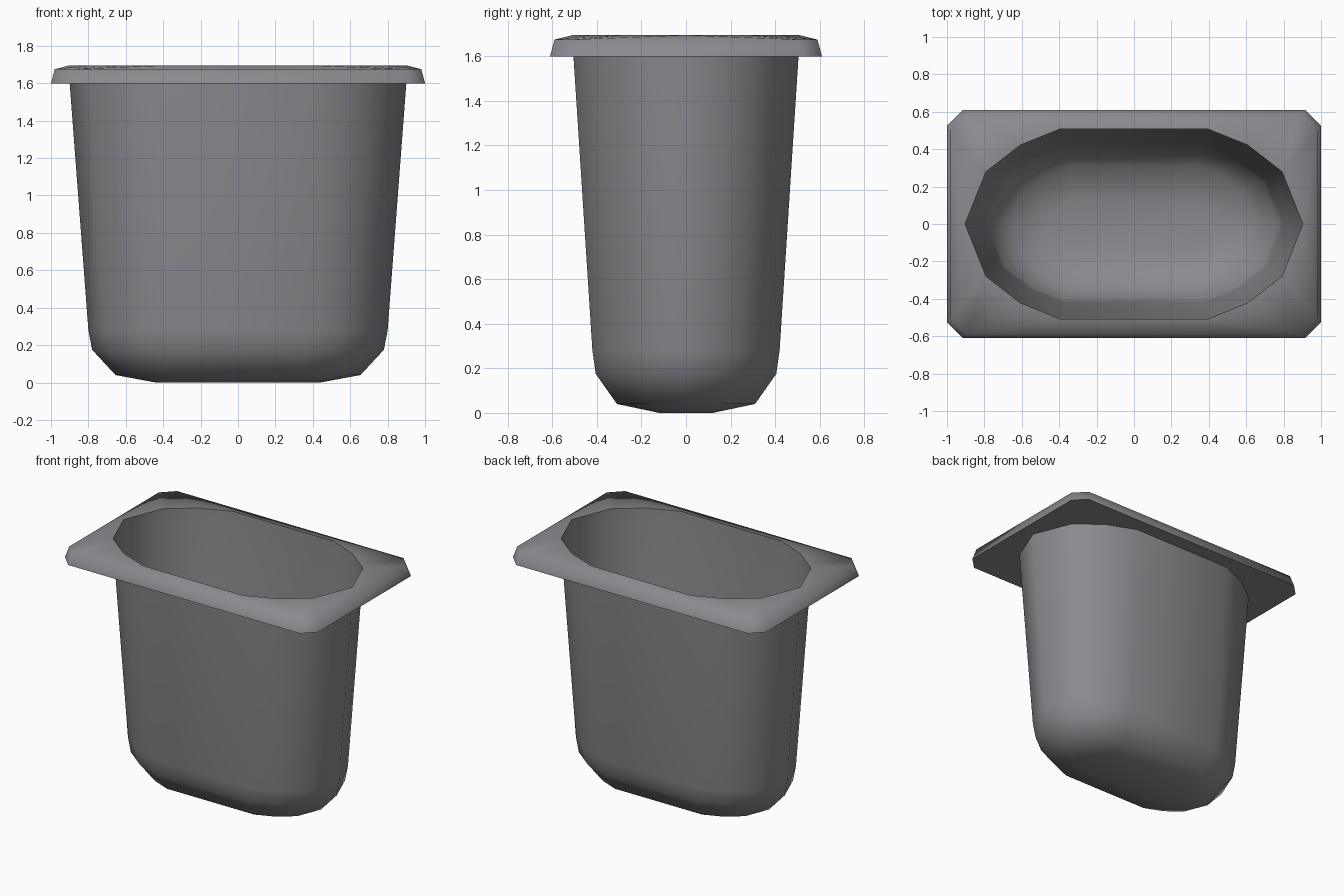
import bpy
import bmesh
from mathutils import Vector

cube = bpy.data.objects.get("Cube")
if cube:
    bpy.data.objects.remove(cube, do_unlink=True)

grey = bpy.data.materials.new("steel grey")
grey.use_nodes = True
colour = (0.25, 0.255, 0.27, 1)
grey.diffuse_color = colour
bsdf = next(n for n in grey.node_tree.nodes if n.type == 'BSDF_PRINCIPLED')
bsdf.inputs["Base Color"].default_value = colour

TOP, UNDER = 1.695, 1.6


def mirrored(quarter):
    """Complete a loop from its +x +y quarter, listed counter-clockwise."""
    half = quarter + [(-x, y) for x, y in reversed(quarter) if x > 0]
    return half + [(-x, -y) for x, y in half if abs(y) > 0 or x > 0 and (-x, y) not in half]


def oval(core, radius):
    """Faceted stadium: two rounded ends joined by straight sides."""
    arc = [(1, 0), (0.78, 0.55), (0.42, 0.83), (0, 1)]
    return mirrored([(core + radius * u, radius * v) for u, v in arc])


def chamfered(x, y, cut):
    return mirrored([(x, y - cut), (x - cut, y)])


def add_ring(bm, points, z):
    verts = [bm.verts.new((x, y, z)) for x, y in points]
    edges = [bm.edges.new((verts[i - 1], verts[i])) for i in range(len(verts))]
    return verts, edges


def skin(bm, low, high):
    """Side quads between two rings of equal count, facing outward."""
    for i in range(len(low)):
        bm.faces.new((low[i - 1], low[i], high[i], high[i - 1]))


def fill_between(bm, outer, inner, up):
    made = bmesh.ops.triangle_fill(bm, edges=outer + inner, use_beauty=True,
                                   normal=Vector((0, 0, up)))
    faces = [g for g in made["geom"] if isinstance(g, bmesh.types.BMFace)]
    for f in faces:
        f.normal_update()
        if f.normal.z * up < 0:
            f.normal_flip()


def finish(name, bm, smooth):
    mesh = bpy.data.meshes.new(name)
    bm.to_mesh(mesh)
    bm.free()
    mesh.materials.append(grey)
    for p in mesh.polygons:
        p.use_smooth = smooth
    obj = bpy.data.objects.new(name, mesh)
    bpy.context.collection.objects.link(obj)
    return obj


# Tapered oval basin with a rounded floor
bm = bmesh.new()
profile = [(0.32, 0.12, 0), (0.345, 0.31, 0.04), (0.375, 0.405, 0.175),
           (0.38, 0.42, 0.28), (0.395, 0.505, UNDER), (0.395, 0.508, TOP)]
rings = [add_ring(bm, oval(c, r), z)[0] for c, r, z in profile]
for low, high in zip(rings, rings[1:]):
    skin(bm, low, high)
bm.faces.new(list(reversed(rings[0])))
finish("basin", bm, True)

# Rim: sloped lip and top plate around the opening
bm = bmesh.new()
lip, lip_edges = add_ring(bm, chamfered(1.0, 0.61, 0.085), UNDER)
brow, brow_edges = add_ring(bm, chamfered(0.98, 0.59, 0.085), 1.675)
mouth, mouth_edges = add_ring(bm, oval(0.395, 0.508), TOP)
skin(bm, lip, brow)
fill_between(bm, brow_edges, mouth_edges, 1)
finish("rim", bm, True)

# Flat underside of the rim
bm = bmesh.new()
_, outer = add_ring(bm, chamfered(1.0, 0.61, 0.085), UNDER)
_, inner = add_ring(bm, oval(0.395, 0.505), UNDER)
fill_between(bm, outer, inner, -1)
finish("rim_underside", bm, False)
